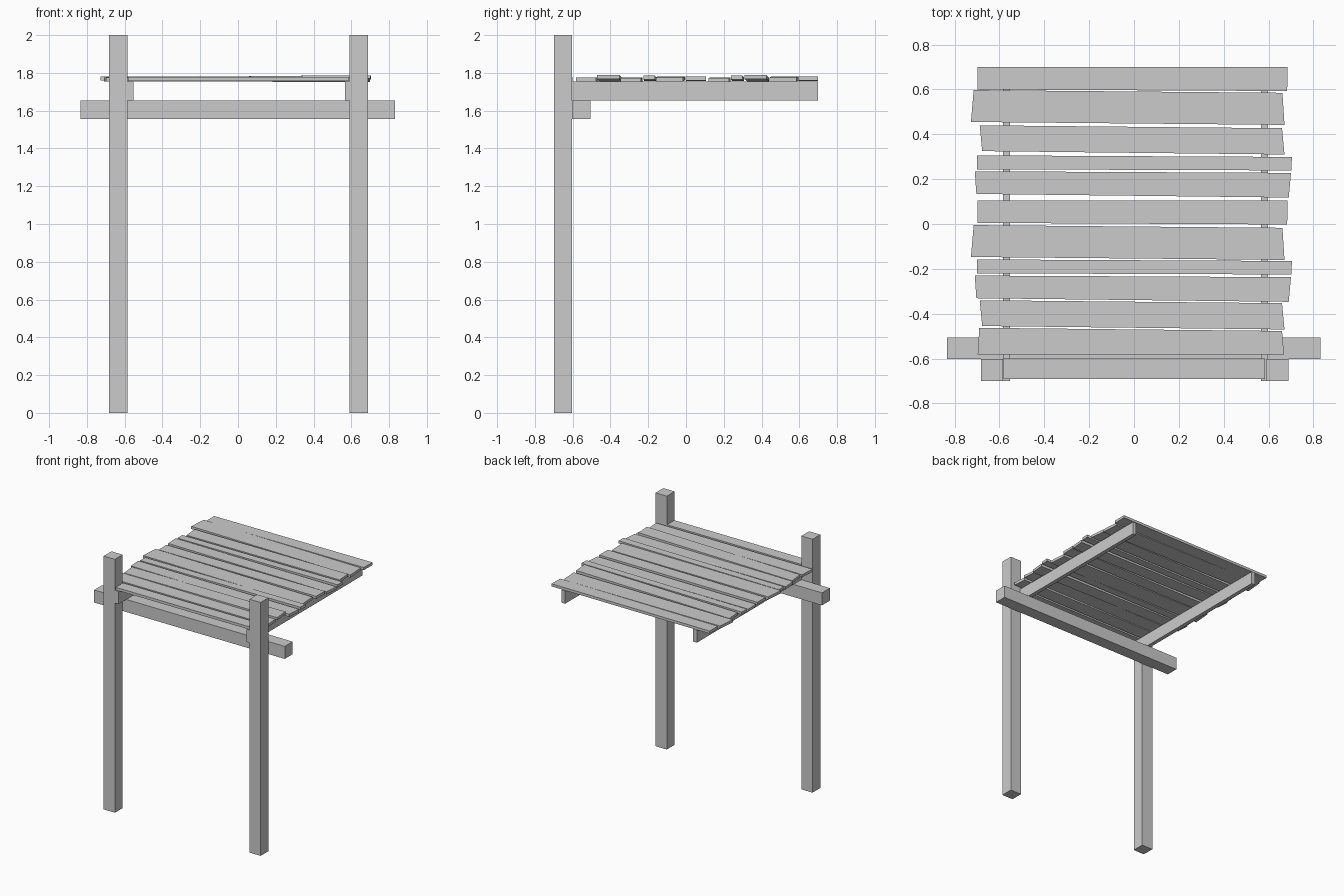
import bpy, bmesh


def mesh_object(name, verts):
    # eight corners: bottom ring of four, then top ring of four
    bm = bmesh.new()
    v = [bm.verts.new(c) for c in verts]
    bm.faces.new(v[3::-1])
    bm.faces.new(v[4:])
    for i in range(4):
        j = (i + 1) % 4
        bm.faces.new((v[i], v[j], v[j + 4], v[i + 4]))
    bmesh.ops.recalc_face_normals(bm, faces=bm.faces)
    mesh = bpy.data.meshes.new(name)
    bm.to_mesh(mesh)
    bm.free()
    obj = bpy.data.objects.new(name, mesh)
    bpy.context.collection.objects.link(obj)
    return obj


def beam(name, x0, x1, y0, y1, z0, z1):
    ring = [(x0, y0), (x1, y0), (x1, y1), (x0, y1)]
    return mesh_object(name, [(x, y, z) for z in (z0, z1) for x, y in ring])


def plank(name, shape, y):
    # x of back-left, front-left, back-right, front-right; y drops from the
    # back-left corner; top height at left and right end
    bl, fl, br, fr, d_fl, d_br, d_fr, zl, zr = shape
    ring = [(fl, y - d_fl, zl), (fr, y - d_fr, zr), (br, y - d_br, zr), (bl, y, zl)]
    return mesh_object(name, [(px, py, pz - t) for t in (0.021, 0) for px, py, pz in ring])


# Posts and the roof rails against their inner faces
beam("left_post", -0.683, -0.585, -0.70, -0.603, 0, 2)
beam("right_post", 0.59, 0.688, -0.70, -0.603, 0, 2)
beam("left_rail", -0.585, -0.553, -0.70, 0.70, 1.655, 1.755)
beam("right_rail", 0.566, 0.597, -0.70, 0.70, 1.655, 1.755)

# Cross beam behind the posts, carrying the rails
beam("cross_beam", -0.834, 0.831, -0.603, -0.505, 1.556, 1.655)

# Uneven roof planks: a few shapes reused at different positions
shapes = {
    "even": (-0.697, -0.697, 0.685, 0.683, 0.10, 0.00, 0.107, 1.777, 1.781),
    "wide": (-0.715, -0.727, 0.662, 0.671, 0.142, 0.012, 0.155, 1.782, 1.776),
    "skew": (-0.688, -0.677, 0.660, 0.671, 0.115, 0.013, 0.130, 1.775, 1.788),
    "slim": (-0.700, -0.700, 0.704, 0.702, 0.062, 0.007, 0.067, 1.777, 1.785),
    "taper": (-0.710, -0.703, 0.700, 0.690, 0.101, 0.007, 0.117, 1.776, 1.773),
    "flared": (-0.690, -0.697, 0.660, 0.669, 0.120, 0.014, 0.119, 1.776, 1.776),
    "front": (-0.583, -0.583, 0.585, 0.585, 0.092, 0.00, 0.092, 1.777, 1.777),
}
layout = [("even", 0.70), ("wide", 0.597), ("skew", 0.44), ("slim", 0.306),
          ("taper", 0.235), ("even", 0.105), ("wide", -0.005), ("slim", -0.158),
          ("taper", -0.23), ("skew", -0.34), ("flared", -0.463), ("front", -0.60)]
for i, (kind, y) in enumerate(layout):
    plank(f"roof_plank_{i + 1}", shapes[kind], y)
